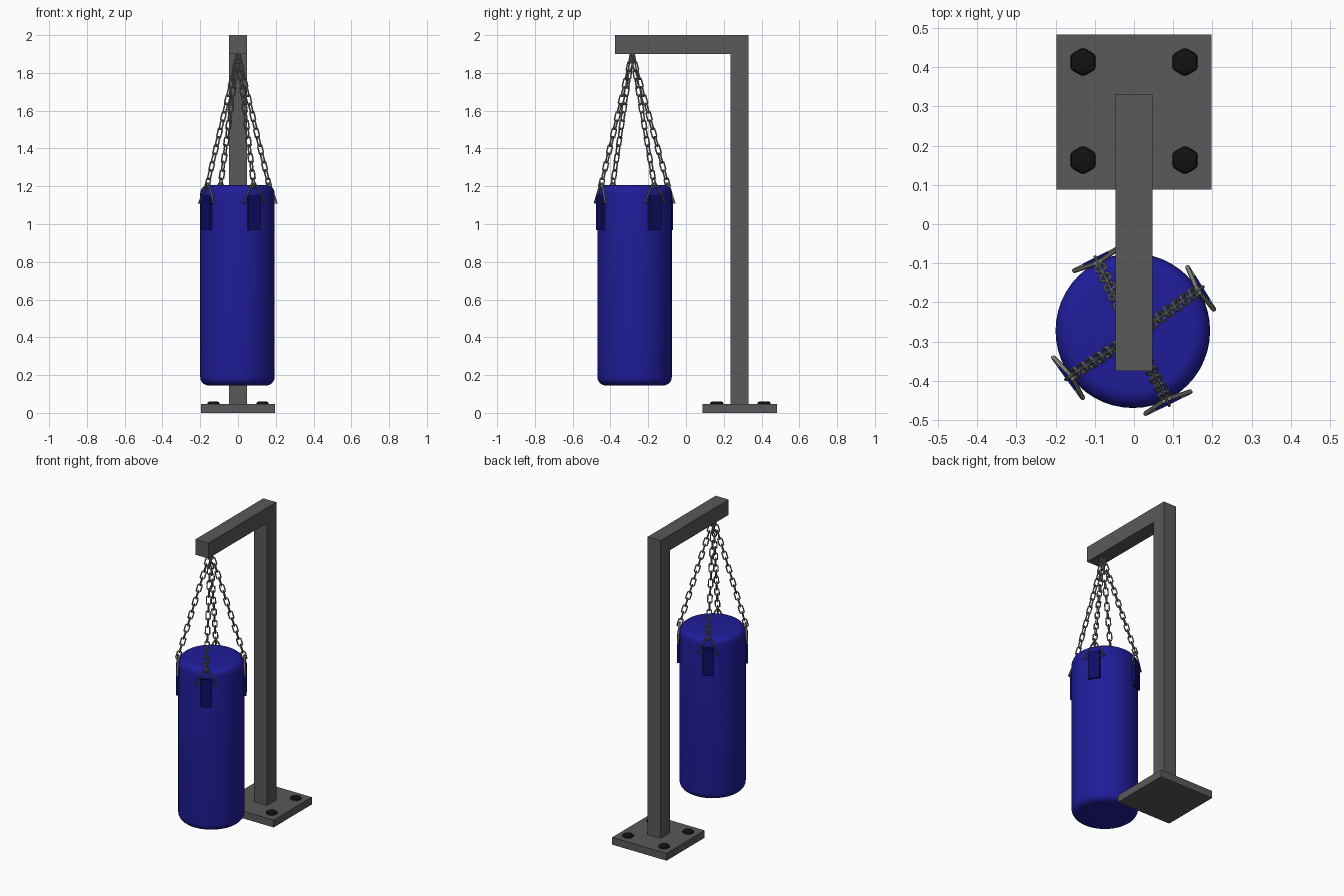
import bpy, bmesh
from math import sin, cos, pi, radians
from mathutils import Vector, Matrix

if "Cube" in bpy.data.objects:
    bpy.data.objects.remove(bpy.data.objects["Cube"])

BAG = Vector((-0.003, -0.272, 0))
BAG_R = 0.197
ANCHOR = Vector((0, -0.285, 1.9))
ANGLES = [32, 117, 216, -64]


def material(name, rgb):
    m = bpy.data.materials.new(name)
    m.diffuse_color = (*rgb, 1)
    m.use_nodes = True
    m.node_tree.nodes["Principled BSDF"].inputs["Base Color"].default_value = m.diffuse_color
    return m


steel = material("dark_steel", (0.1, 0.1, 0.1))
black = material("black", (0.006, 0.006, 0.006))
chrome = material("chain_metal", (0.22, 0.22, 0.21))
blue = material("blue_vinyl", (0.014, 0.012, 0.32))
navy = material("navy_strap", (0.004, 0.004, 0.13))


def finish(name, bm, mat, smooth=False):
    bmesh.ops.recalc_face_normals(bm, faces=bm.faces)
    me = bpy.data.meshes.new(name)
    bm.to_mesh(me)
    bm.free()
    ob = bpy.data.objects.new(name, me)
    bpy.context.collection.objects.link(ob)
    me.materials.append(mat)
    if smooth:
        shade(ob)
    return ob


def shade(ob):
    bpy.ops.object.select_all(action='DESELECT')
    ob.select_set(True)
    bpy.context.view_layer.objects.active = ob
    bpy.ops.object.shade_smooth_by_angle(angle=radians(40))


def box(name, lo, hi, mat, matrix=Matrix()):
    lo, hi = Vector(lo), Vector(hi)
    bm = bmesh.new()
    bmesh.ops.create_cube(bm, size=1, matrix=matrix @ Matrix.Translation((lo + hi) / 2)
                          @ Matrix.Diagonal((*(hi - lo), 1)))
    return finish(name, bm, mat)


def wires(name, loops, radius, mat):
    """Closed round-wire loops, turned into one mesh."""
    cu = bpy.data.curves.new(name, 'CURVE')
    cu.dimensions = '3D'
    cu.bevel_depth = radius
    cu.bevel_resolution = 2
    for pts in loops:
        sp = cu.splines.new('POLY')
        sp.points.add(len(pts) - 1)
        for p, co in zip(sp.points, pts):
            p.co = (*co, 1)
        sp.use_cyclic_u = True
    ob = bpy.data.objects.new(name, cu)
    bpy.context.collection.objects.link(ob)
    cu.materials.append(mat)
    bpy.ops.object.select_all(action='DESELECT')
    ob.select_set(True)
    bpy.context.view_layer.objects.active = ob
    bpy.ops.object.convert(target='MESH')
    shade(bpy.context.view_layer.objects.active)


# Base plate
box("base_plate", (-0.197, 0.088, 0), (0.197, 0.483, 0.048), steel)

# Post and arm as one L-shaped profile
profile = [(0.235, 0.04), (0.33, 0.04), (0.33, 2), (-0.375, 2), (-0.375, 1.9), (0.235, 1.9)]
bm = bmesh.new()
face = bm.faces.new([bm.verts.new((-0.047, y, z)) for y, z in profile])
ext = bmesh.ops.extrude_face_region(bm, geom=[face])
bmesh.ops.translate(bm, vec=(0.094, 0, 0),
                    verts=[v for v in ext["geom"] if isinstance(v, bmesh.types.BMVert)])
finish("post_and_arm", bm, steel)

# Hex bolt heads with softened edges
for i, (x, y) in enumerate([(sx * 0.13, 0.288 + sy * 0.125) for sx in (-1, 1) for sy in (-1, 1)]):
    bm = bmesh.new()
    bmesh.ops.create_cone(bm, cap_ends=True, segments=6, radius1=0.037, radius2=0.037, depth=0.03,
                          matrix=Matrix.Translation((x, y, 0.044)))
    bmesh.ops.bevel(bm, geom=bm.edges[:], offset=0.008, segments=2, profile=0.5, affect='EDGES')
    finish(f"bolt_{i + 1}", bm, black, True)

# Bag body with rounded rims
bm = bmesh.new()
bmesh.ops.create_cone(bm, cap_ends=True, segments=48, radius1=BAG_R, radius2=BAG_R, depth=1.062,
                      matrix=Matrix.Translation(BAG + Vector((0, 0, 0.676))))
rims = [e for e in bm.edges if abs(e.verts[0].co.z - e.verts[1].co.z) < 1e-4]
bmesh.ops.bevel(bm, geom=rims, offset=0.045, segments=6, profile=0.5, affect='EDGES')
finish("bag", bm, blue, True)


def link_loop(centre, along, side):
    """One oblong chain link."""
    half, w = 0.026, 0.013
    outline = [(-half, -w / 2), (-half + w / 2, -w), (half - w / 2, -w), (half, -w / 2),
               (half, w / 2), (half - w / 2, w), (-half + w / 2, w), (-half, w / 2)]
    return [centre + along * a + side * b for a, b in outline]


# Strap, triangular ring and chain at each hanging point
for i, deg in enumerate(ANGLES):
    m = Matrix.Translation(BAG) @ Matrix.Rotation(radians(deg), 4, 'Z')
    box(f"strap_{i + 1}", (0.185, -0.036, 0.968), (0.21, 0.036, 1.15), navy, m)

    ring = [(0.204, -0.064, 1.112), (0.204, 0.064, 1.112), (0.196, 0.009, 1.215), (0.196, -0.009, 1.215)]
    wires(f"triangle_ring_{i + 1}", [[m @ Vector(p) for p in ring]], 0.006, chrome)

    start = m @ Vector((0.2, 0, 1.195))
    along = (ANCHOR - start).normalized()
    tangent = m.to_3x3() @ Vector((0, 1, 0))
    tangent = (tangent - along * tangent.dot(along)).normalized()
    normal = along.cross(tangent)
    n = 16
    step = (ANCHOR - start) / n
    loops = [link_loop(start + step * (k + 0.5), along, normal if k % 2 == 0 else tangent)
             for k in range(n)]
    wires(f"chain_{i + 1}", loops, 0.0042, chrome)
